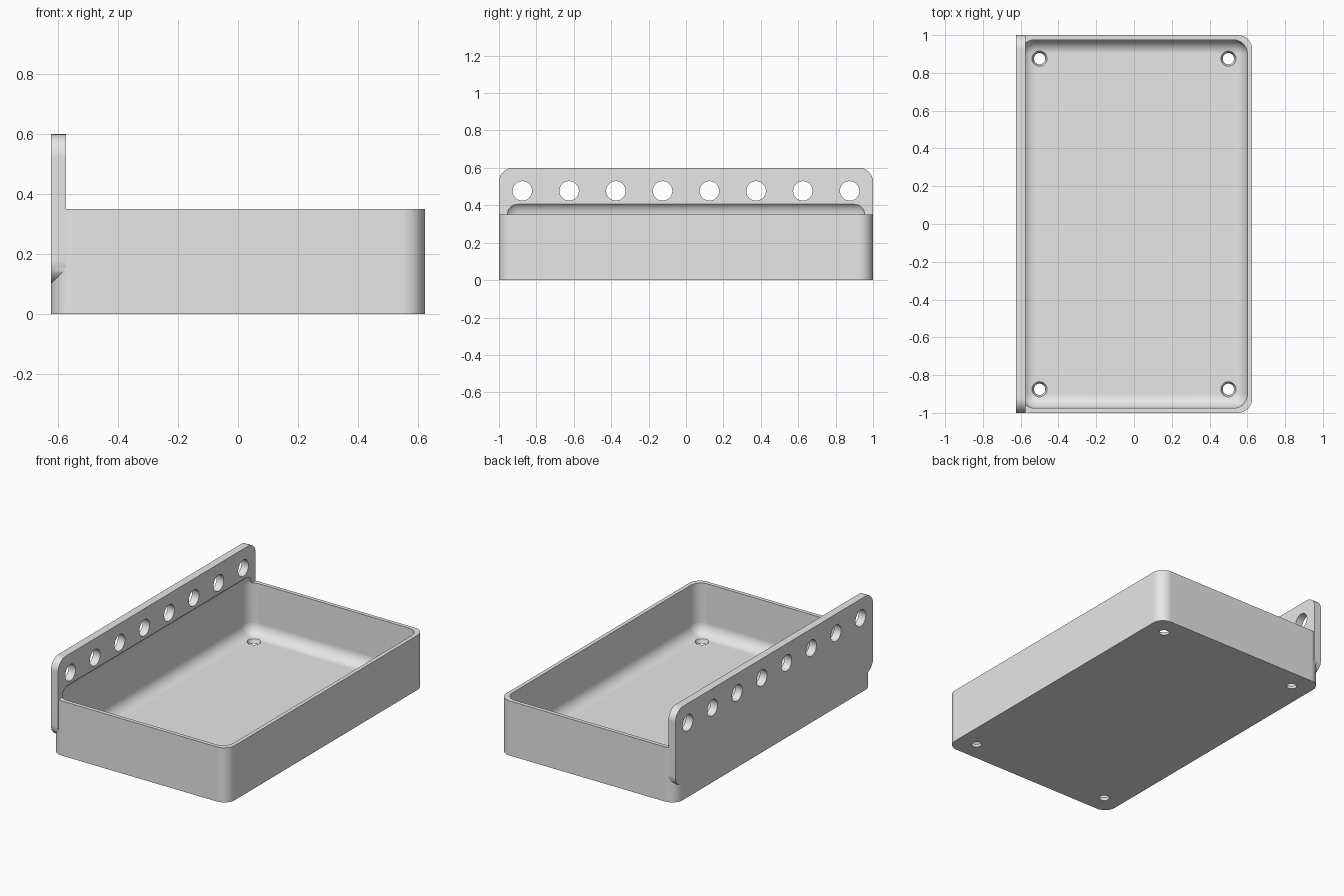
import bpy
import bmesh
from mathutils import Matrix, Vector

cube = bpy.data.objects.get("Cube")
if cube:
    bpy.data.objects.remove(cube, do_unlink=True)

RADIUS = 0.075      # shared corner and fillet radius
WALL = 0.025
HALF_X, HALF_Y = 0.625, 1.0
RIM = 0.35
SEGMENTS = 12

grey = bpy.data.materials.new("plain_grey")
grey.use_nodes = True
grey.diffuse_color = (0.8, 0.8, 0.8, 1)
grey.node_tree.nodes["Principled BSDF"].inputs["Base Color"].default_value = grey.diffuse_color


def finish(name, bm):
    bmesh.ops.recalc_face_normals(bm, faces=bm.faces)
    mesh = bpy.data.meshes.new(name)
    bm.to_mesh(mesh)
    bm.free()
    mesh.materials.append(grey)
    obj = bpy.data.objects.new(name, mesh)
    bpy.context.collection.objects.link(obj)
    return obj


def rounded_box(name, low, high, axis=None):
    """Box between two corners; rounds the edges along one axis, or all edges."""
    low, high = Vector(low), Vector(high)
    bm = bmesh.new()
    bmesh.ops.create_cube(bm, size=1)
    bmesh.ops.scale(bm, vec=high - low, verts=bm.verts)
    bmesh.ops.translate(bm, vec=(low + high) / 2, verts=bm.verts)
    edges = [e for e in bm.edges if axis is None
             or abs((e.verts[0].co - e.verts[1].co).normalized()[axis]) > 0.9]
    bmesh.ops.bevel(bm, geom=edges, offset=RADIUS, offset_type='OFFSET',
                    segments=SEGMENTS, profile=0.5, affect='EDGES')
    return finish(name, bm)


def drill(name, centres, bottom, top, depth, axis='Z'):
    """Row of round cutters, optionally tapered."""
    turn = Matrix.Rotation(1.570796, 4, 'Y') if axis == 'X' else Matrix()
    bm = bmesh.new()
    for centre in centres:
        bmesh.ops.create_cone(bm, cap_ends=True, segments=40, radius1=bottom,
                              radius2=top, depth=depth,
                              matrix=Matrix.Translation(centre) @ turn)
    return finish(name, bm)


def combine(target, tool, operation):
    tool.hide_render = True
    mod = target.modifiers.new(tool.name, 'BOOLEAN')
    mod.operation = operation
    mod.solver = 'EXACT'
    mod.object = tool
    bpy.context.view_layer.objects.active = target
    bpy.ops.object.modifier_apply(modifier=mod.name)
    bpy.data.objects.remove(tool, do_unlink=True)


# Tray body with rounded upright corners
tray = rounded_box("tray_with_rail", (-HALF_X, -HALF_Y, 0), (HALF_X, HALF_Y, RIM), axis=2)

# Upright mounting rail along one long side
rail = rounded_box("rail", (-HALF_X, -HALF_Y, 0.1), (-HALF_X + 0.05, HALF_Y, 0.6), axis=0)
combine(tray, rail, 'UNION')

# Filleted hollow, which also scoops the foot of the rail
hollow = rounded_box("hollow", (-HALF_X + WALL, -HALF_Y + WALL, WALL),
                     (HALF_X - WALL, HALF_Y - WALL, RIM + RADIUS))
combine(tray, hollow, 'DIFFERENCE')

# Row of eight rail holes
rail_holes = drill("rail_holes", [(-HALF_X + WALL, -0.875 + 0.25 * i, 0.477) for i in range(8)],
                   0.052, 0.052, 0.2, 'X')
combine(tray, rail_holes, 'DIFFERENCE')

# Four tapered drain holes in the floor
drains = drill("drain_holes", [(x, y, 0.02) for x in (-0.5, 0.5) for y in (-0.875, 0.875)],
               0.026, 0.05, 0.06)
combine(tray, drains, 'DIFFERENCE')

# Smooth fillets with flat main faces
bpy.ops.object.select_all(action='DESELECT')
tray.select_set(True)
bpy.context.view_layer.objects.active = tray
bpy.ops.object.shade_smooth_by_angle(angle=0.5)
weighted = tray.modifiers.new("even_shading", 'WEIGHTED_NORMAL')
weighted.keep_sharp = True
